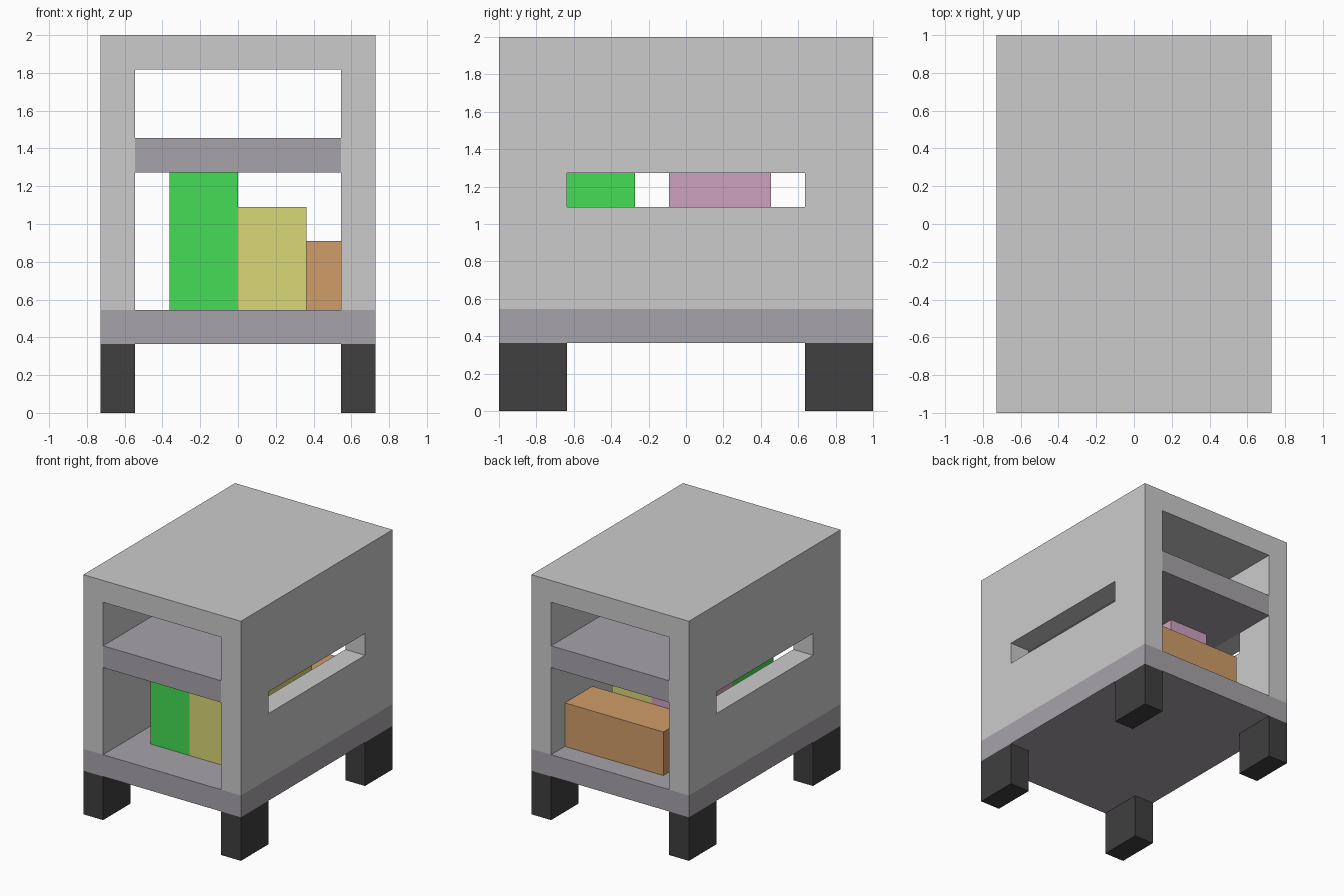
import bpy

if "Cube" in bpy.data.objects:
    bpy.data.objects.remove(bpy.data.objects["Cube"])

U = 2 / 11  # modelling unit: the model is 8 x 11 x 11 of these


def paint(name, rgb):
    m = bpy.data.materials.new(name)
    m.diffuse_color = (*rgb, 1)
    m.use_nodes = True
    m.node_tree.nodes["Principled BSDF"].inputs["Base Color"].default_value = m.diffuse_color
    return m


def box(name, x, y, z, mat=None):
    """Box from (min, max) ranges in units."""
    size = [(r[1] - r[0]) * U for r in (x, y, z)]
    mid = [(r[0] + r[1]) / 2 * U for r in (x, y, z)]
    bpy.ops.mesh.primitive_cube_add(size=1, location=mid)
    ob = bpy.context.object
    ob.name = name
    ob.scale = size
    bpy.ops.object.transform_apply(location=True, rotation=False, scale=True)
    if mat:
        ob.data.materials.append(mat)
    return ob


def cut(target, x, y, z):
    """Subtract a box from the target, then discard the cutter."""
    cutter = box("cutter", x, y, z)
    cutter.hide_render = True
    mod = target.modifiers.new("cut", "BOOLEAN")
    mod.operation = "DIFFERENCE"
    mod.solver = "EXACT"
    mod.object = cutter
    bpy.context.view_layer.objects.active = target
    bpy.ops.object.modifier_apply(modifier=mod.name)
    bpy.data.objects.remove(cutter)


dark = paint("dark grey", (0.39, 0.37, 0.40))
black = paint("black", (0.05, 0.05, 0.05))
green = paint("green", (0.06, 0.72, 0.09))
yellow = paint("yellow", (0.70, 0.68, 0.18))
orange = paint("orange", (0.63, 0.34, 0.14))
purple = paint("purple", (0.62, 0.36, 0.53))

# Shell: open front and back, slot window through both side walls
shell = box("shell", (-4, 4), (-5.5, 5.5), (3, 11))
cut(shell, (-3, 3), (-6, 6), (2, 10))
cut(shell, (-5, 5), (-3.5, 3.5), (6, 7))

# Floor and upper shelf
box("floor", (-4, 4), (-5.5, 5.5), (2, 3), dark)
box("shelf", (-3, 3), (-5.5, 5.5), (7, 8), dark)

# Four legs
for sx, side in ((-4, "left"), (3, "right")):
    for sy, end in ((-5.5, "front"), (3.5, "back")):
        box(f"{end}_{side}_leg", (sx, sx + 1), (sy, sy + 2), (0, 2), black)

# Coloured blocks stored inside
box("green_tall_block", (-2, 0), (-3.5, -1.5), (3, 7), green)
box("green_low_block", (-2, 0), (-1.5, -0.5), (3, 6), green)
box("purple_block", (-2, 0), (-0.5, 2.5), (3, 7), purple)
box("yellow_block", (0, 2), (-3.5, 2.5), (3, 6), yellow)
box("orange_block", (-2, 3), (2.5, 4.5), (3, 5), orange)
